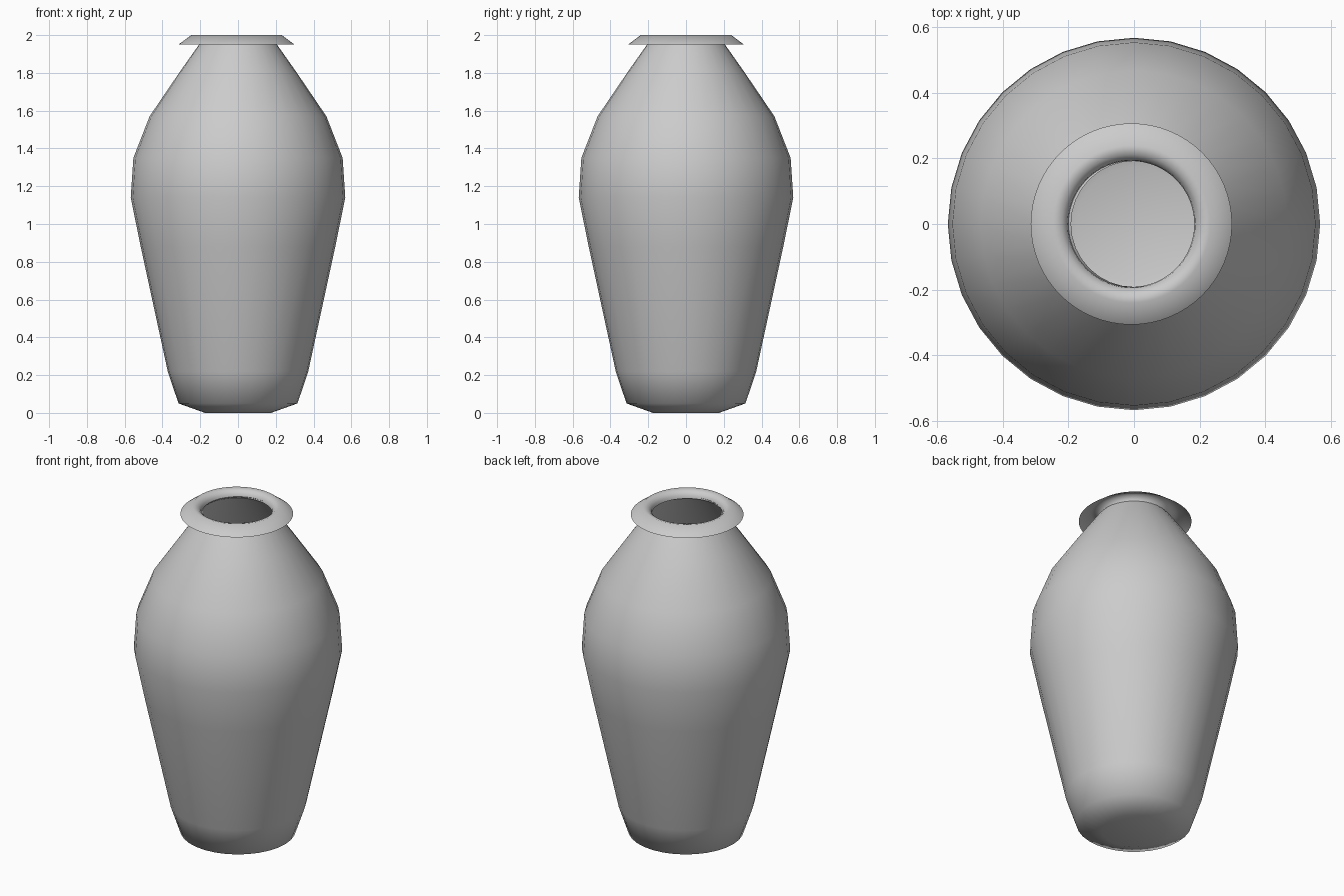
import bpy, bmesh, math

if "Cube" in bpy.data.objects:
    bpy.data.objects.remove(bpy.data.objects["Cube"])


def lathe(name, profile, segments, offset=0.0, cap_bottom=False, smooth_angle=180):
    """Revolve (radius, height) points around the z axis."""
    bm = bmesh.new()
    rings = []
    for r, z in profile:
        ring = []
        for i in range(segments):
            a = 2 * math.pi * i / segments
            ring.append(bm.verts.new((offset + r * math.cos(a), r * math.sin(a), z)))
        rings.append(ring)
    for low, high in zip(rings, rings[1:]):
        for i in range(segments):
            j = (i + 1) % segments
            bm.faces.new((low[i], low[j], high[j], high[i]))
    if cap_bottom:
        bm.faces.new(rings[0][::-1])
    mesh = bpy.data.meshes.new(name)
    bm.to_mesh(mesh)
    bm.free()
    obj = bpy.data.objects.new(name, mesh)
    bpy.context.collection.objects.link(obj)
    bpy.ops.object.select_all(action='DESELECT')
    obj.select_set(True)
    bpy.context.view_layer.objects.active = obj
    bpy.ops.object.shade_smooth_by_angle(angle=math.radians(smooth_angle))
    return obj


# Thin-walled body from the base up to the narrow neck
lathe("vase_body", [
    (0.175, 0.0), (0.315, 0.05), (0.372, 0.22), (0.515, 0.88),
    (0.568, 1.14), (0.554, 1.35), (0.468, 1.57), (0.312, 1.80),
    (0.21, 1.945), (0.192, 1.965),
], 32, cap_bottom=True, smooth_angle=80)

# Flared lip: rises from the neck, then folds out and down
lathe("vase_rim", [
    (0.192, 1.955), (0.195, 1.975), (0.212, 1.992),
    (0.24, 2.0), (0.307, 1.95),
], 64, offset=-0.008, smooth_angle=80)
